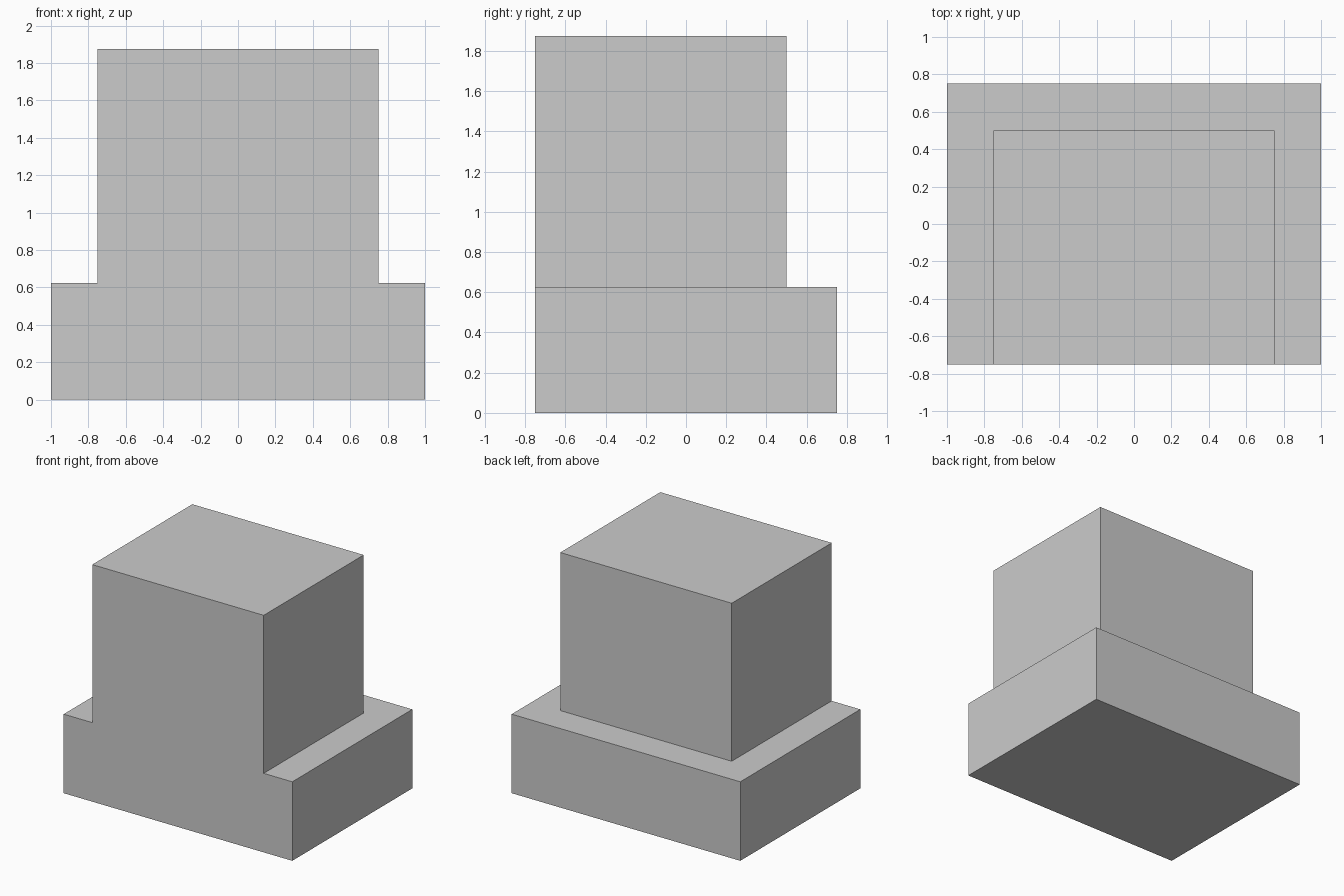
import bpy, bmesh, math

if "Cube" in bpy.data.objects:
    bpy.data.objects.remove(bpy.data.objects["Cube"])

FRONT, STEP, BACK = -0.75, 0.5, 0.75
SHOULDER, TOP = 0.625, 1.875


def extrude_back(bm, face, depth):
    """Extrude a face along +y and return the new end face."""
    geom = bmesh.ops.extrude_face_region(bm, geom=[face])["geom"]
    verts = [g for g in geom if isinstance(g, bmesh.types.BMVert)]
    bmesh.ops.translate(bm, verts=verts, vec=(0, depth, 0))
    return next(g for g in geom if isinstance(g, bmesh.types.BMFace))


bm = bmesh.new()

# Front profile: wide base with a narrower block on top
half = [(1, 0), (1, SHOULDER), (0.75, SHOULDER), (0.75, TOP)]
outline = half + [(-x, z) for x, z in reversed(half)]
front = bm.faces.new([bm.verts.new((x, FRONT, z)) for x, z in outline])
back = extrude_back(bm, front, STEP - FRONT)

# Split the rear face at the shoulder and carry only the base further back
corners = [v for v in back.verts
           if abs(abs(v.co.x) - 0.75) < 1e-4 and abs(v.co.z - SHOULDER) < 1e-4]
bmesh.utils.face_split(back, corners[0], corners[1])
lower = min((f for f in bm.faces if all(abs(v.co.y - STEP) < 1e-4 for v in f.verts)),
            key=lambda f: f.calc_center_median().z)
extrude_back(bm, lower, BACK - STEP)

# Merge coplanar faces into clean flat sides
bmesh.ops.recalc_face_normals(bm, faces=bm.faces)
bmesh.ops.dissolve_limit(bm, angle_limit=math.radians(1), verts=bm.verts, edges=bm.edges)
bmesh.ops.recalc_face_normals(bm, faces=bm.faces)

mesh = bpy.data.meshes.new("stepped_block")
bm.to_mesh(mesh)
bm.free()
bpy.context.collection.objects.link(bpy.data.objects.new("stepped_block", mesh))
